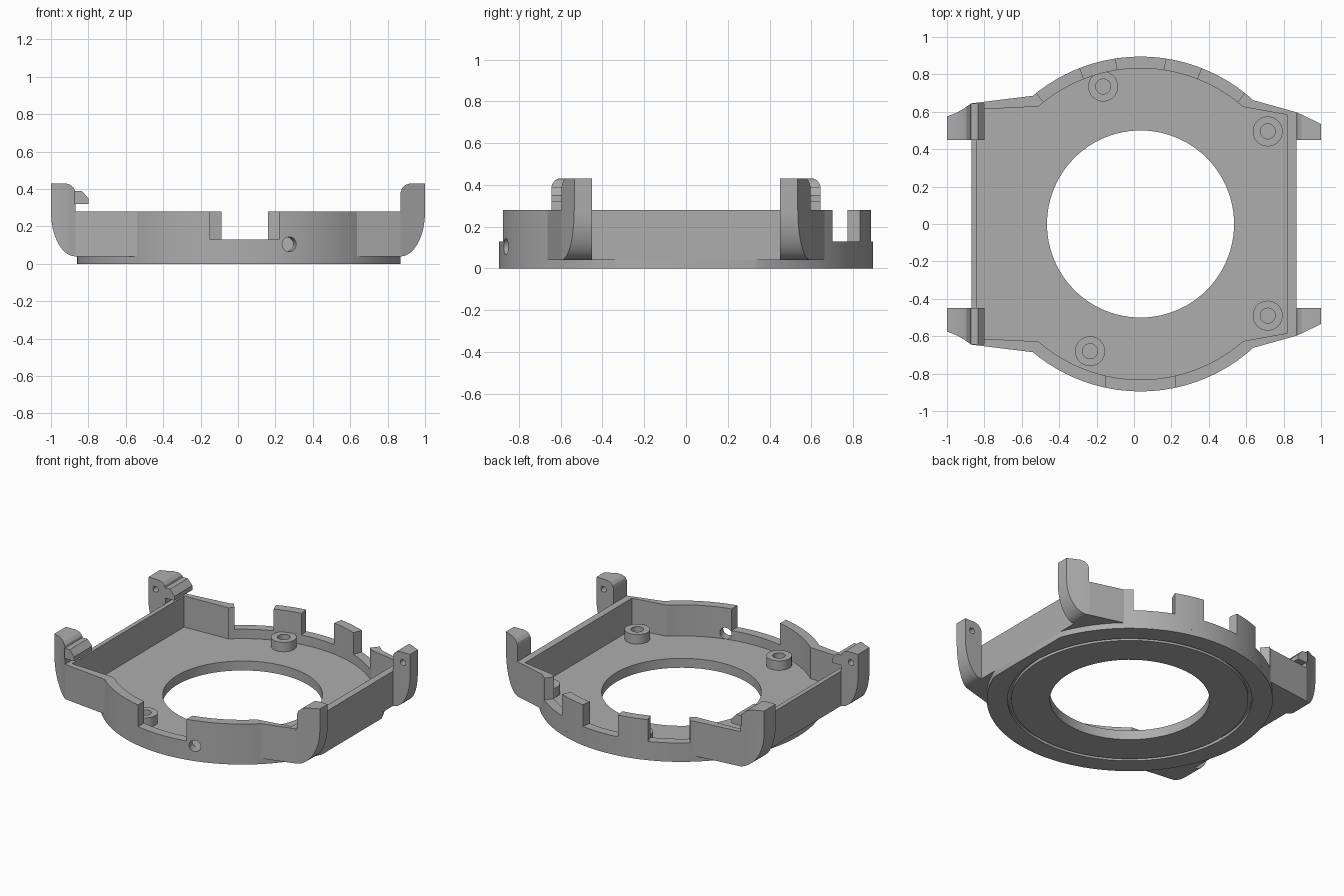
import bpy, bmesh, math
from mathutils import Vector

if "Cube" in bpy.data.objects:
    bpy.data.objects.remove(bpy.data.objects["Cube"])

CX = 0.035          # centre of the round opening
FLOOR, RIM, LEDGE = 0.065, 0.28, 0.13

grey = bpy.data.materials.new("grey plastic")
grey.diffuse_color = (0.42, 0.42, 0.42, 1)
grey.use_nodes = True
grey.node_tree.nodes["Principled BSDF"].inputs["Base Color"].default_value = grey.diffuse_color


def prism(name, pts, lo, hi, axis="z"):
    """Extrude a closed outline along z (xy outline) or y (xz outline)."""
    bm = bmesh.new()
    place = (lambda a, b, h: (a, b, h)) if axis == "z" else (lambda a, b, h: (a, h, b))
    face = bm.faces.new([bm.verts.new(place(a, b, lo)) for a, b in pts])
    ext = bmesh.ops.extrude_face_region(bm, geom=[face])
    move = Vector(place(0, 0, hi - lo))
    bmesh.ops.translate(bm, vec=move, verts=[v for v in ext["geom"] if isinstance(v, bmesh.types.BMVert)])
    bmesh.ops.recalc_face_normals(bm, faces=bm.faces)
    me = bpy.data.meshes.new(name)
    bm.to_mesh(me)
    bm.free()
    ob = bpy.data.objects.new(name, me)
    bpy.context.collection.objects.link(ob)
    me.materials.append(grey)
    return ob


def arc(r, a0, a1, n, cx=CX, cy=0.0):
    return [(cx + r * math.cos(math.radians(a0 + (a1 - a0) * i / n)),
             cy + r * math.sin(math.radians(a0 + (a1 - a0) * i / n))) for i in range(n + 1)]


def circle(r, n=96, cx=CX, cy=0.0):
    return arc(r, 0, 360, n, cx, cy)[:-1]


def boolean(ob, tool, op="DIFFERENCE"):
    m = ob.modifiers.new(op.lower(), "BOOLEAN")
    m.operation, m.solver, m.object = op, "EXACT", tool
    bpy.context.view_layer.objects.active = ob
    bpy.ops.object.modifier_apply(modifier=m.name)
    bpy.data.objects.remove(tool)


def finish(ob, angle=25):
    bpy.ops.object.select_all(action="DESELECT")
    ob.select_set(True)
    bpy.context.view_layer.objects.active = ob
    bpy.ops.object.shade_smooth_by_angle(angle=math.radians(angle))


def outline(r, a0, a1, right, left):
    """Front/back symmetric outline: corner points joined by two arcs."""
    half = [right] + arc(r, a0, a1, 40) + [left]
    return half + [(x, -y) for x, y in reversed(half)]


# Case shell: tray with a rim
shell = prism("case_shell", outline(0.895, 47.7, 130, (0.87, 0.597), (-0.87, 0.645)), 0.04, RIM)
boolean(shell, prism("cut", outline(0.832, 48.8, 131, (0.822, 0.583), (-0.84, 0.612)), FLOOR, 0.5))
boolean(shell, prism("cut", circle(0.5), -0.1, 0.5))

# Rim notches: three radial ones at the back, one square one at the front
for a0, a1 in ((51.5, 68.5), (81.4, 98.6), (111.5, 128.5)):
    boolean(shell, prism("cut", arc(0.8, a0, a1, 1) + arc(1.0, a1, a0, 1), LEDGE, 0.5))
boolean(shell, prism("cut", [(-0.15, -1), (0.22, -1), (0.22, -0.7), (-0.15, -0.7)], LEDGE, 0.5))

# Round port through the front wall
port = prism("cut", circle(0.039, 32, 0, 0.105), -1.0, -0.75, "y")
port.rotation_euler.z = math.radians(15.5)
port.location.x = CX
bpy.context.view_layer.update()
boolean(shell, port)
finish(shell)

# Base disc with flat right side, central opening and thin ring groove
cut_angle = math.degrees(math.acos((0.87 - CX) / 0.895))
disc = prism("base_disc", arc(0.895, cut_angle, 360 - cut_angle, 120), 0, 0.04)
boolean(disc, prism("cut", circle(0.5), -0.1, 0.5))
groove = prism("cut", circle(0.765), -0.1, 0.02)
boolean(groove, prism("cut", circle(0.742), -0.2, 0.1))
boolean(disc, groove)
finish(disc)

# Screw bosses
for i, (x, y) in enumerate(((-0.165, 0.735), (0.715, 0.495), (0.715, -0.49), (-0.235, -0.68))):
    boss = prism(f"screw_boss_{i + 1}", circle(0.08, 40, x, y), 0.055, LEDGE)
    boolean(boss, prism("cut", circle(0.04, 32, x, y), 0.0, 0.5))
    finish(boss)

# Strap lugs: curved side profile trimmed by a tapered plan, with a blind pin hole
curve = [(0.87 + 0.13 * math.sin(t), 0.28 - 0.24 * math.cos(t))
         for t in (math.radians(5 + 85 * i / 12) for i in range(13))]
profile = [(0.86, 0.04), (0.87, 0.04)] + curve + [
    (1.0, 0.43), (0.92, 0.43), (0.895, 0.422), (0.877, 0.405), (0.87, 0.385), (0.87, 0.27), (0.86, 0.27)]
plans = {
    "right": (1, [(0.85, 0.45), (1.1, 0.45), (1.1, 0.487), (1.0, 0.535), (0.87, 0.597), (0.85, 0.603)]),
    "left": (-1, [(0.85, 0.45), (1.1, 0.45), (1.1, 0.55), (1.0, 0.575), (0.95, 0.594),
                  (0.91, 0.617), (0.87, 0.645), (0.85, 0.643)]),
}
for side, (sx, plan) in plans.items():
    for end, sy in (("back", 1), ("front", -1)):
        lug = prism(f"{side}_{end}_lug", [(sx * x, z) for x, z in profile], sy * 0.4, sy * 0.7, "y")
        boolean(lug, prism("cut", [(sx * x, sy * y) for x, y in plan], -0.1, 0.6), "INTERSECT")
        boolean(lug, prism("cut", circle(0.02, 24, sx * 0.945, 0.36), sy * 0.4, sy * 0.51, "y"))
        finish(lug)

# Snap hooks on the inside of the left lugs
hook = [(-0.875, 0.32), (-0.80, 0.32), (-0.80, 0.35), (-0.835, 0.39), (-0.875, 0.39)]
for end, sy in (("back", 1), ("front", -1)):
    prism(f"{end}_snap_hook", hook, sy * 0.45, sy * 0.645, "y")
